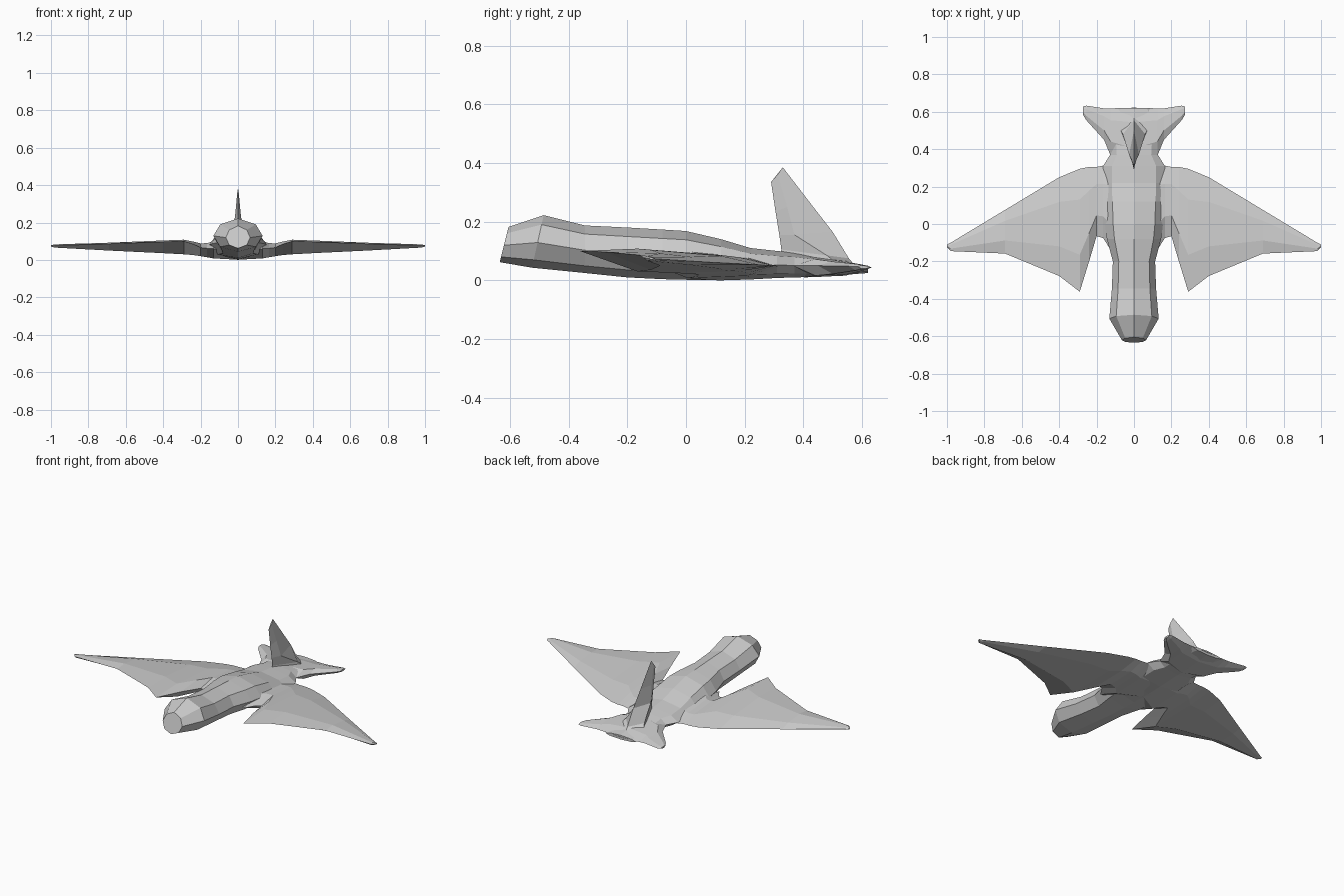
import bpy, bmesh


def loft(name, rings, cap_start=True, cap_end=True, mirror=False):
    """Skin a row of equal-sized closed rings with flat faces."""
    bm = bmesh.new()
    rows = [[bm.verts.new(p) for p in ring] for ring in rings]
    n = len(rows[0])
    for a, b in zip(rows, rows[1:]):
        for i in range(n):
            j = (i + 1) % n
            bm.faces.new((a[i], a[j], b[j], b[i]))
    if cap_start:
        bm.faces.new(rows[0])
    if cap_end:
        bm.faces.new(rows[-1])
    bmesh.ops.recalc_face_normals(bm, faces=bm.faces)
    if not cap_start:
        # open at the centre line: make sure the upper skin faces up
        top = max(bm.faces, key=lambda f: f.calc_center_median().z)
        if top.normal.z < 0:
            bmesh.ops.reverse_faces(bm, faces=bm.faces)
    mesh = bpy.data.meshes.new(name)
    bm.to_mesh(mesh)
    bm.free()
    obj = bpy.data.objects.new(name, mesh)
    bpy.context.collection.objects.link(obj)
    if mirror:
        mod = obj.modifiers.new("Mirror", 'MIRROR')
        mod.use_axis[0] = True
        mod.merge_threshold = 0.0005
    return obj


def body_ring(y, w, zb, zt, lean=0.0):
    """Eight-sided cross-section; lean slides the lower half forward."""
    h = zt - zb
    half = [(0, 1), (0.72, 0.82), (1, 0.48), (0.72, 0.15), (0, 0)]
    pts = half + [(-x, t) for x, t in half[-2:0:-1]]
    return [(x * w, y - lean * (1 - t), zb + t * h) for x, t in pts]


def foil_ring(x, yf, zf, yr, zr, top, bot):
    """Six-sided wing section from front edge to rear edge."""
    c = yr - yf
    return [(x, yf, zf),
            (x, yf + 0.3 * c, top), (x, yf + 0.75 * c, zr + (top - zr) * 0.6),
            (x, yr, zr),
            (x, yf + 0.75 * c, zr + (bot - zr) * 0.8), (x, yf + 0.3 * c, bot)]


# Fuselage with blunt head, tapering flat toward the tail
loft("fuselage", [body_ring(*s) for s in [
    (-0.605, 0.065, 0.062, 0.182, 0.03),
    (-0.485, 0.132, 0.043, 0.222, 0.04),
    (-0.345, 0.118, 0.025, 0.187),
    (-0.20, 0.113, 0.010, 0.180),
    (-0.08, 0.145, 0.004, 0.173),
    (0.00, 0.155, 0.002, 0.168),
    (0.12, 0.16, 0.000, 0.140),
    (0.22, 0.165, 0.003, 0.110),
    (0.31, 0.165, 0.008, 0.100),
    (0.37, 0.128, 0.010, 0.095),
    (0.46, 0.135, 0.012, 0.080),
    (0.62, 0.10, 0.025, 0.050)]])

# Main wings with forward hooks
loft("wings", [foil_ring(*s) for s in [
    (0.00, -0.02, 0.040, 0.310, 0.040, 0.110, 0.001),
    (0.13, -0.13, 0.060, 0.320, 0.045, 0.100, 0.008),
    (0.165, -0.075, 0.062, 0.312, 0.048, 0.090, 0.014),
    (0.20, -0.065, 0.066, 0.305, 0.050, 0.088, 0.020),
    (0.24, -0.20, 0.085, 0.305, 0.050, 0.098, 0.026),
    (0.29, -0.362, 0.100, 0.295, 0.050, 0.108, 0.030),
    (0.40, -0.278, 0.097, 0.25, 0.053, 0.104, 0.036),
    (0.69, -0.158, 0.086, 0.075, 0.062, 0.092, 0.050),
    (0.98, -0.145, 0.077, -0.10, 0.073, 0.083, 0.066),
    (1.00, -0.125, 0.076, -0.11, 0.074, 0.079, 0.071)]],
    cap_start=False, mirror=True)

# Flared tailplane
loft("tailplane", [foil_ring(*s) for s in [
    (0.00, 0.31, 0.050, 0.622, 0.040, 0.085, 0.010),
    (0.125, 0.365, 0.050, 0.618, 0.042, 0.072, 0.016),
    (0.16, 0.45, 0.050, 0.618, 0.043, 0.064, 0.022),
    (0.255, 0.555, 0.048, 0.633, 0.044, 0.056, 0.034),
    (0.273, 0.585, 0.047, 0.628, 0.045, 0.051, 0.040)]],
    cap_start=False, mirror=True)

# Upright tail fin with a spreading foot
loft("tail_fin", [[(0, yf, zf), (w, ym, zm), (0, yr, zr), (-w, ym, zm)]
                  for yf, zf, ym, zm, w, yr, zr in [
    (0.31, 0.05, 0.53, 0.045, 0.085, 0.58, 0.045),
    (0.325, 0.105, 0.48, 0.085, 0.060, 0.555, 0.075),
    (0.318, 0.155, 0.37, 0.155, 0.026, 0.50, 0.165),
    (0.305, 0.235, 0.345, 0.25, 0.014, 0.43, 0.255),
    (0.29, 0.335, 0.312, 0.36, 0.004, 0.33, 0.385)]])
